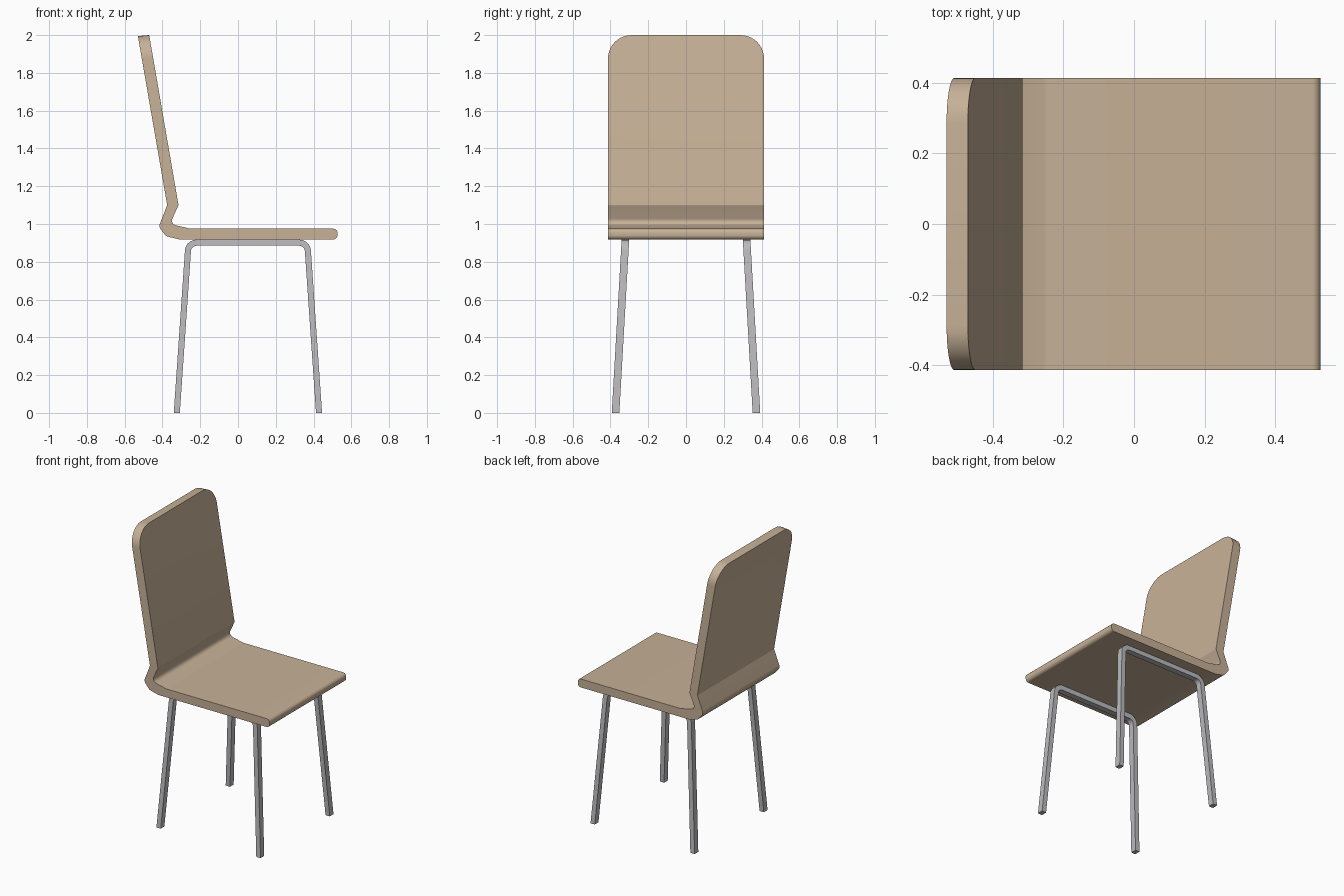
import bpy, bmesh, math
from mathutils import Vector

if "Cube" in bpy.data.objects:
    bpy.data.objects.remove(bpy.data.objects["Cube"], do_unlink=True)


def material(name, colour):
    mat = bpy.data.materials.new(name)
    mat.use_nodes = True
    mat.diffuse_color = colour
    mat.node_tree.nodes["Principled BSDF"].inputs["Base Color"].default_value = colour
    return mat


def fillet(points, radii, steps=5):
    """Round the corners of a closed outline; radius 0 keeps a corner sharp."""
    out = []
    for i, (p, r) in enumerate(zip(points, radii)):
        p = Vector(p)
        if r == 0:
            out.append(p)
            continue
        a = (Vector(points[i - 1]) - p).normalized()
        b = (Vector(points[(i + 1) % len(points)]) - p).normalized()
        half = a.angle(b) / 2
        centre = p + (a + b).normalized() * r / math.sin(half)
        start, end = p + a * r / math.tan(half), p + b * r / math.tan(half)
        for k in range(steps + 1):
            d = start.lerp(end, k / steps) - centre
            out.append(centre + d.normalized() * r)
    return out


def extrude_profile(outline, y0, y1):
    """Solid from an outline in the x-z plane, stretched along y."""
    bm = bmesh.new()
    face = bm.faces.new([bm.verts.new((p.x, y0, p.y)) for p in outline])
    new = bmesh.ops.extrude_face_region(bm, geom=[face])["geom"]
    verts = [g for g in new if isinstance(g, bmesh.types.BMVert)]
    bmesh.ops.translate(bm, verts=verts, vec=(0, y1 - y0, 0))
    bmesh.ops.recalc_face_normals(bm, faces=bm.faces)
    return bm


def finish(bm, name, mat):
    mesh = bpy.data.meshes.new(name)
    bm.to_mesh(mesh)
    bm.free()
    mesh.materials.append(mat)
    obj = bpy.data.objects.new(name, mesh)
    bpy.context.collection.objects.link(obj)
    bpy.ops.object.select_all(action="DESELECT")
    obj.select_set(True)
    bpy.context.view_layer.objects.active = obj
    bpy.ops.object.shade_smooth_by_angle(angle=math.radians(30))
    return obj


wood = material("beige wood", (0.57, 0.44, 0.31, 1))
steel = material("grey steel", (0.50, 0.49, 0.51, 1))

# One-piece bent seat and backrest
HALF_WIDTH = 0.413
profile = [(-0.53, 1.995), (-0.47, 2.0), (-0.315, 1.10), (-0.36, 1.0),
           (-0.25, 0.975), (0.527, 0.975), (0.527, 0.918), (-0.31, 0.918),
           (-0.38, 0.935), (-0.42, 0.985), (-0.375, 1.10)]
radii = [0, 0, 0.01, 0.025, 0.05, 0.022, 0.022, 0.05, 0.04, 0.03, 0.01]
bm = extrude_profile(fillet(profile, radii), -HALF_WIDTH, HALF_WIDTH)
top_corners = [e for e in bm.edges
               if all(v.co.z > 1.99 for v in e.verts)
               and abs(e.verts[0].co.y - e.verts[1].co.y) < 0.01]
bmesh.ops.bevel(bm, geom=top_corners, offset=0.125, segments=10,
                profile=0.5, affect="EDGES")
finish(bm, "seat_and_backrest", wood)

# Two bent bar frames, each a pair of legs joined under the seat
bar = [(-0.34, 0), (-0.277, 0.917), (0.382, 0.917), (0.445, 0),
       (0.413, 0), (0.352, 0.885), (-0.247, 0.885), (-0.308, 0)]
bar_radii = [0, 0.06, 0.06, 0, 0, 0.03, 0.03, 0]
for side, name in ((1, "left_leg_frame"), (-1, "right_leg_frame")):
    bm = extrude_profile(fillet(bar, bar_radii), -0.02, 0.02)
    for v in bm.verts:  # splay the feet outwards
        v.co.y += side * (0.373 - 0.057 * v.co.z)
    finish(bm, name, steel)
